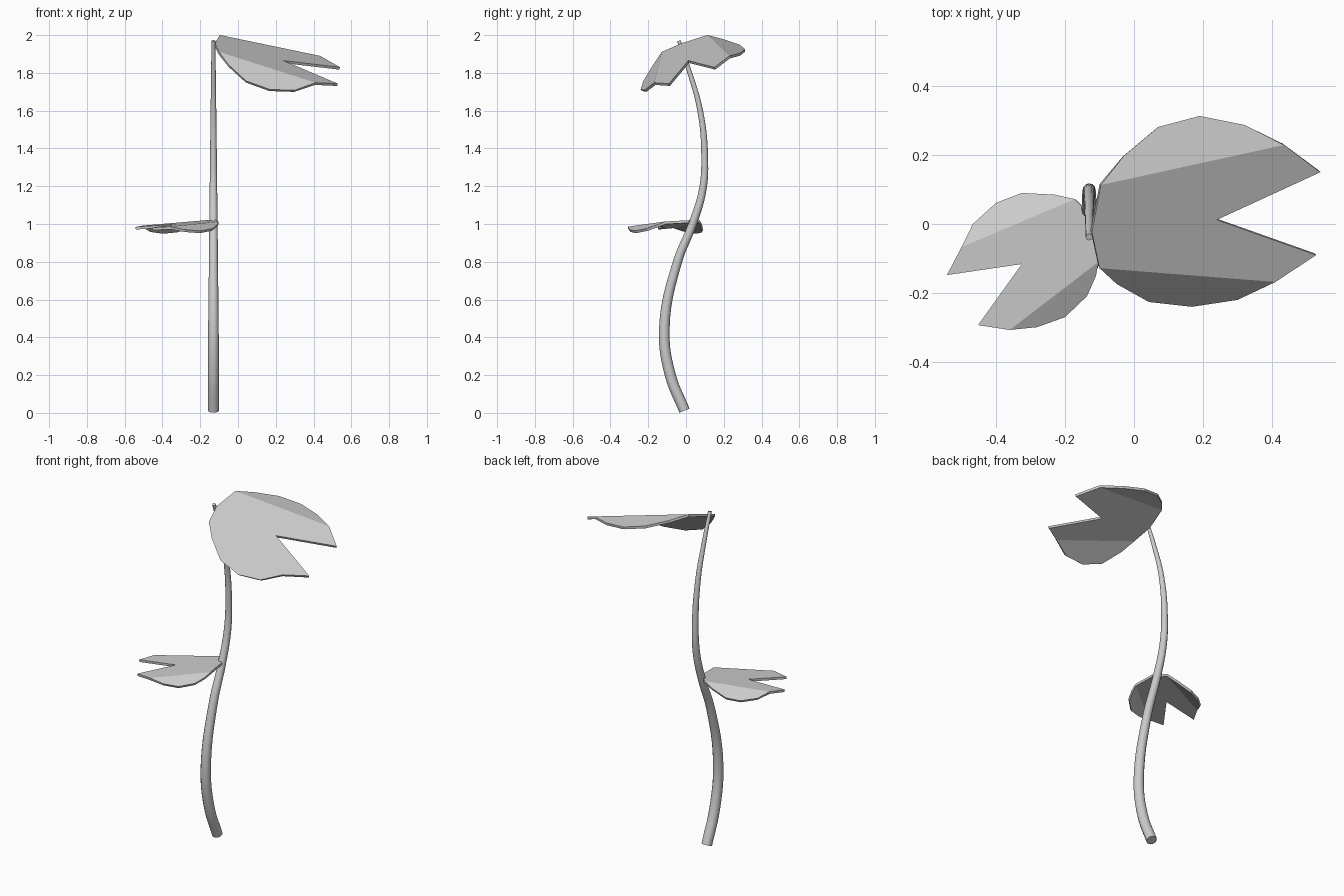
import bpy
from mathutils import Vector

if "Cube" in bpy.data.objects:
    bpy.data.objects.remove(bpy.data.objects["Cube"])


def link(name, data):
    ob = bpy.data.objects.new(name, data)
    bpy.context.collection.objects.link(ob)
    return ob


# Leaf: outline 0-5 back lobe, 6-8 notched tip, 9-14 front lobe, 15 base.
# The blade is one tilted plane whose two lobes bend down along straight creases.
def make_leaf(name, outline, height, tilt, bend_back, bend_front):
    pts = [Vector(p) for p in outline]
    base = pts[15]

    def crease_dist(p, a, b):
        d = (b - a).normalized()
        return abs(d.x * (p - a).y - d.y * (p - a).x)

    verts = []
    for i, p in enumerate(pts):
        z = height + tilt[0] * (p.x - base.x) + tilt[1] * (p.y - base.y)
        if 0 < i < 5:
            z -= bend_back * crease_dist(p, pts[0], pts[5])
        elif 9 < i < 14:
            z -= bend_front * crease_dist(p, pts[9], pts[14])
        verts.append((p.x, p.y, z))
    faces = [list(range(0, 6)), [0, 5, 6, 7, 8, 9, 14, 15], list(range(9, 15))]
    mesh = bpy.data.meshes.new(name)
    mesh.from_pydata(verts, [], faces)
    mesh.update()
    if mesh.polygons[1].normal.z < 0:
        mesh.flip_normals()
    ob = link(name, mesh)
    mod = ob.modifiers.new("thickness", 'SOLIDIFY')
    mod.thickness = 0.014
    mod.offset = -1
    return ob


# Stem: tapered S-curve in the yz plane (y, z, radius)
path = [(-.008, .012, .029), (-.083, .2, .029), (-.115, .44, .028),
        (-.045, .8, .024), (.035, 1.0, .022), (.088, 1.18, .020),
        (.099, 1.35, .018), (.075, 1.6, .015), (.01, 1.83, .012),
        (-.038, 1.97, .010)]
curve = bpy.data.curves.new("stem", 'CURVE')
curve.dimensions = '3D'
curve.bevel_depth = 1.0
curve.bevel_resolution = 4
curve.resolution_u = 6
curve.use_fill_caps = True
spline = curve.splines.new('BEZIER')
spline.bezier_points.add(len(path) - 1)
for bp, (y, z, r) in zip(spline.bezier_points, path):
    bp.co = (-.13, y, z)
    bp.radius = r
    bp.handle_left_type = bp.handle_right_type = 'AUTO'
spline.use_smooth = True
link("stem", curve)

# Large leaf at the top, leaning forward
make_leaf("top_leaf",
          [(-.096, .113), (-.03, .197), (.07, .281), (.19, .313), (.32, .287),
           (.435, .229), (.54, .15), (.24, .012), (.528, -.09), (.41, -.168),
           (.30, -.22), (.168, -.24), (.043, -.226), (-.05, -.174),
           (-.10, -.128), (-.122, -.023)],
          1.957, (-.29, .375), .5, .87)

# Small leaf halfway up, nearly level
make_leaf("side_leaf",
          [(-.171, .072), (-.23, .085), (-.325, .09), (-.40, .061), (-.467, 0),
           (-.50, -.067), (-.542, -.148), (-.325, -.116), (-.452, -.293),
           (-.36, -.307), (-.281, -.299), (-.2, -.27), (-.136, -.209),
           (-.11, -.15), (-.103, -.11), (-.115, .015)],
          1.02, (.06, .06), .57, .5)
